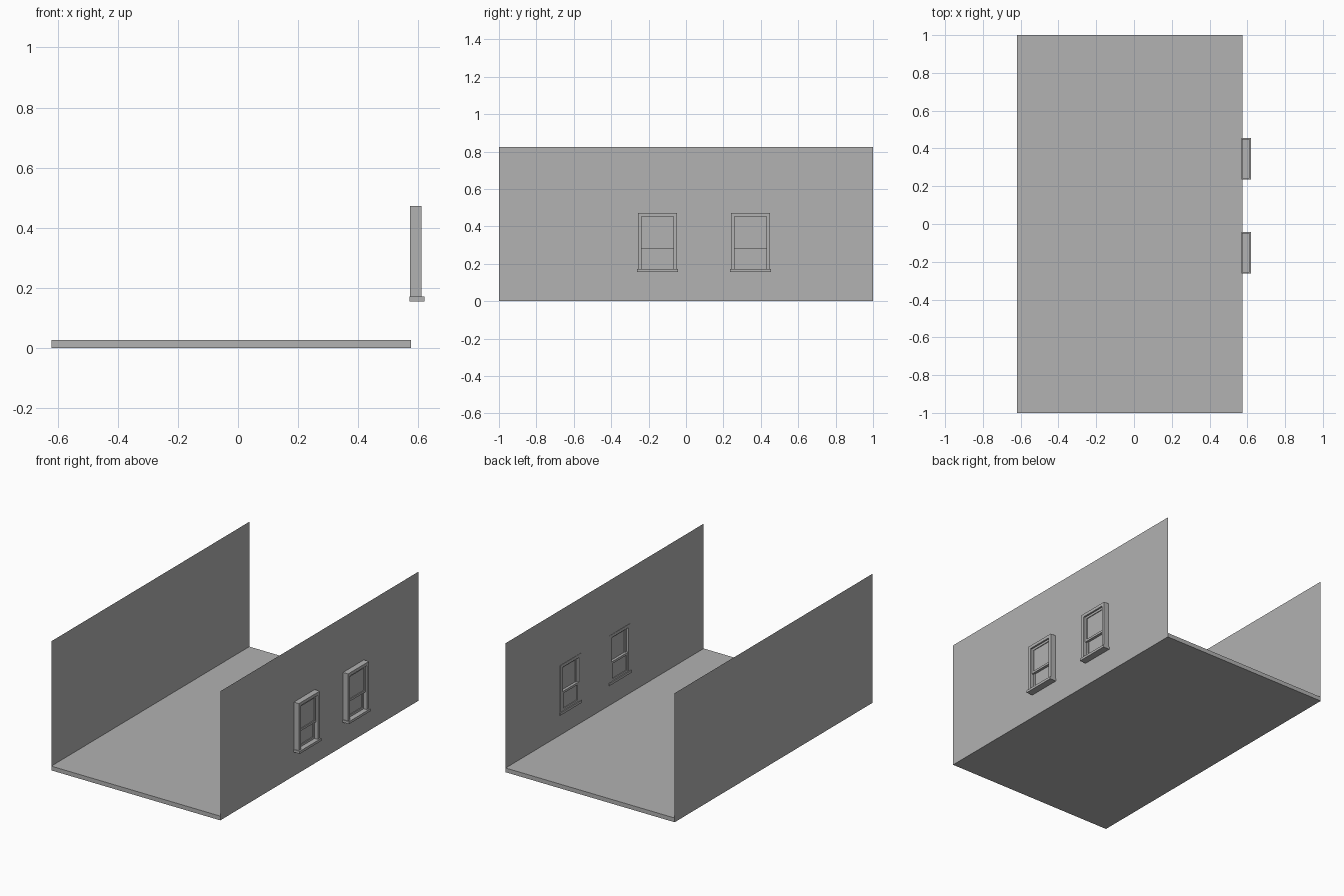
import bpy
import bmesh
from mathutils import Matrix, Vector

cube = bpy.data.objects.get("Cube")
if cube:
    bpy.data.objects.remove(cube, do_unlink=True)

grey = bpy.data.materials.new("plain_grey")
grey.use_nodes = True
colour = (0.445, 0.445, 0.445, 1)
grey.diffuse_color = colour
grey.node_tree.nodes["Principled BSDF"].inputs["Base Color"].default_value = colour

LEFT, RIGHT, HALF_LENGTH, WALL_TOP = -0.62, 0.575, 1.0, 0.825
WINDOW_CENTRES = (-0.152, 0.345)
HALF_WIDTH, SILL_TOP, HEAD_TOP, JAMB = 0.105, 0.171, 0.472, 0.02


def finish(name, bm):
    mesh = bpy.data.meshes.new(name)
    bm.to_mesh(mesh)
    bm.free()
    mesh.materials.append(grey)
    obj = bpy.data.objects.new(name, mesh)
    bpy.context.collection.objects.link(obj)


def add_box(bm, x, y, z):
    size = Vector((x[1] - x[0], y[1] - y[0], z[1] - z[0], 1))
    centre = Vector((sum(x) / 2, sum(y) / 2, sum(z) / 2))
    bmesh.ops.create_cube(bm, size=1, matrix=Matrix.Translation(centre) @ Matrix.Diagonal(size))


def box(name, x, y, z):
    bm = bmesh.new()
    add_box(bm, x, y, z)
    finish(name, bm)


def ring(name, x, y, z, width):
    """Rectangular frame: two stiles with two rails between them."""
    bm = bmesh.new()
    add_box(bm, x, (y[0], y[0] + width), z)
    add_box(bm, x, (y[1] - width, y[1]), z)
    inner = (y[0] + width, y[1] - width)
    add_box(bm, x, inner, (z[0], z[0] + width))
    add_box(bm, x, inner, (z[1] - width, z[1]))
    finish(name, bm)


def wall(name, x, openings, outward):
    """Thin sheet split into cells, leaving out the window cells."""
    ys = [-HALF_LENGTH] + [v for pair in openings for v in pair] + [HALF_LENGTH]
    zs = [0, SILL_TOP, HEAD_TOP - JAMB, WALL_TOP] if openings else [0, WALL_TOP]
    bm = bmesh.new()
    for i in range(len(ys) - 1):
        for j in range(len(zs) - 1):
            if i % 2 == 1 and j == 1:
                continue
            corners = [(ys[i], zs[j]), (ys[i + 1], zs[j]),
                       (ys[i + 1], zs[j + 1]), (ys[i], zs[j + 1])]
            if outward < 0:
                corners.reverse()
            bm.faces.new([bm.verts.new((x, y, z)) for y, z in corners])
    bmesh.ops.remove_doubles(bm, verts=bm.verts, dist=0.0001)
    finish(name, bm)


# Floor slab and the two side walls
box("floor", (LEFT, RIGHT), (-HALF_LENGTH, HALF_LENGTH), (0, 0.027))
clear = HALF_WIDTH - JAMB
wall("right_wall", LEFT, [], -1)
wall("left_wall", RIGHT, [(c - clear, c + clear) for c in WINDOW_CENTRES], 1)

# Two sash windows
for label, c in zip(("front", "back"), WINDOW_CENTRES):
    outer = (c - HALF_WIDTH, c + HALF_WIDTH)
    inner = (c - clear, c + clear)
    depth = (0.573, 0.611)

    bm = bmesh.new()
    add_box(bm, depth, (outer[0], inner[0]), (SILL_TOP, HEAD_TOP))
    add_box(bm, depth, (inner[1], outer[1]), (SILL_TOP, HEAD_TOP))
    add_box(bm, depth, inner, (HEAD_TOP - JAMB, HEAD_TOP))
    finish(label + "_window_frame", bm)

    box(label + "_window_sill", (0.57, 0.62),
        (outer[0] - 0.005, outer[1] + 0.005), (0.155, SILL_TOP))

    # Lower sash sits inside, upper sash sits outside
    sashes = (("lower", 0.576, (SILL_TOP, 0.295)),
              ("upper", 0.588, (0.281, HEAD_TOP - JAMB)))
    for part, x, z in sashes:
        ring(f"{label}_{part}_sash", (x, x + 0.012), inner, z, 0.014)
        box(f"{label}_{part}_glass", (x + 0.005, x + 0.007),
            (inner[0] + 0.014, inner[1] - 0.014), (z[0] + 0.014, z[1] - 0.014))
